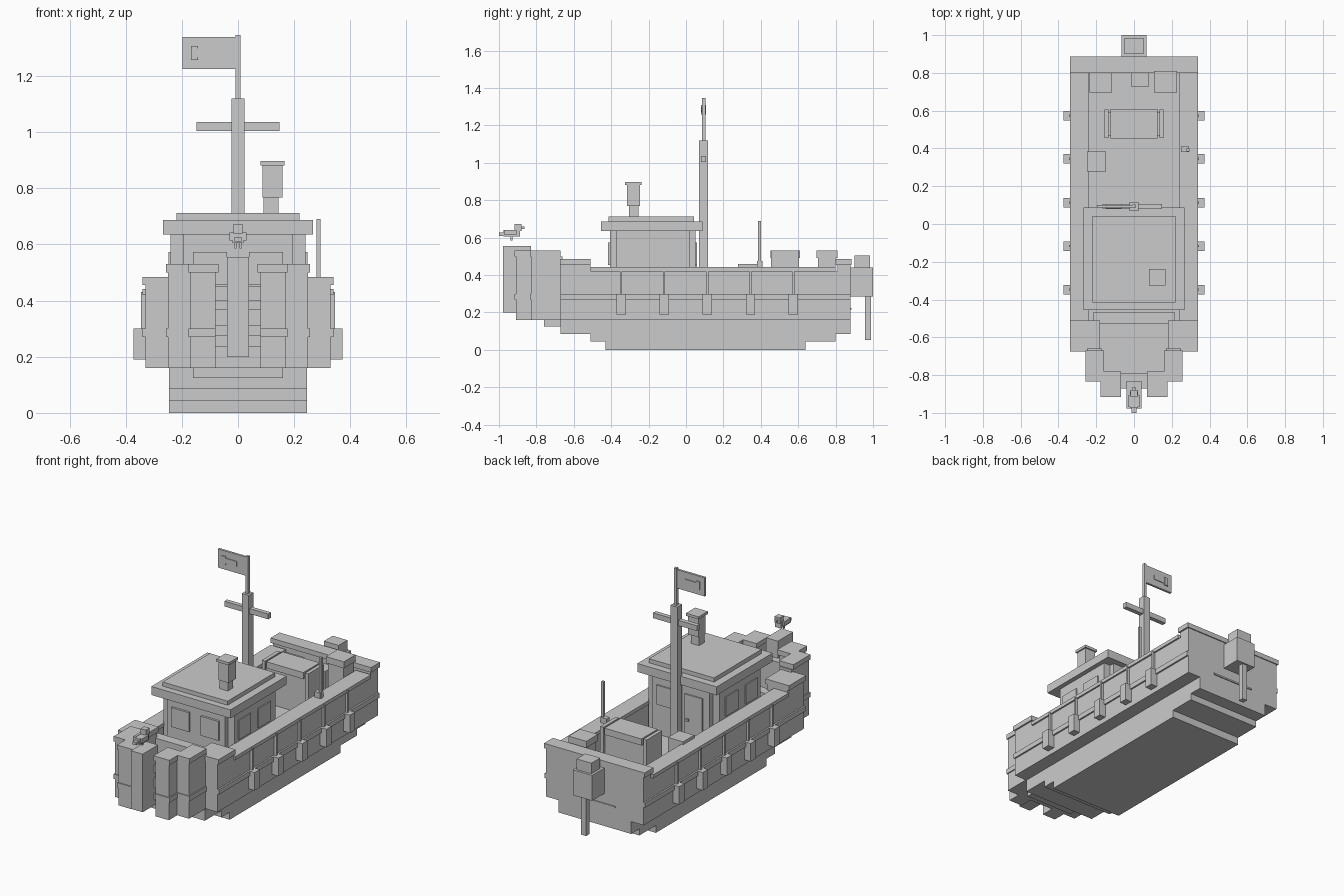
import bpy, bmesh
from mathutils import Matrix, Vector


def box(name, x, y, z, mirror=False):
    """Axis-aligned box from (min, max) ranges; optionally mirrored across x = 0."""
    bm = bmesh.new()
    size = Vector((x[1] - x[0], y[1] - y[0], z[1] - z[0]))
    mid = Vector((sum(x) / 2, sum(y) / 2, sum(z) / 2))
    bmesh.ops.create_cube(bm, size=1, matrix=Matrix.Translation(mid) @ Matrix.Diagonal(size).to_4x4())
    me = bpy.data.meshes.new(name)
    bm.to_mesh(me)
    bm.free()
    ob = bpy.data.objects.new(name, me)
    bpy.context.collection.objects.link(ob)
    if mirror:
        ob.modifiers.new("mirror", 'MIRROR').use_mirror_merge = False
    return ob


def mid(name, half, y, z):
    """Box centred on x = 0."""
    return box(name, (-half, half), y, z)


# Stepped hull bottom
mid("keel", 0.245, (-0.43, 0.64), (0, 0.045))
mid("lower_hull", 0.245, (-0.51, 0.80), (0.045, 0.085))
mid("middle_hull", 0.245, (-0.67, 0.88), (0.085, 0.16))
mid("bow_bottom", 0.16, (-0.76, -0.67), (0.125, 0.16))

# Decks
mid("main_deck", 0.33, (-0.67, 0.88), (0.16, 0.27))
mid("fore_deck", 0.25, (-0.83, -0.67), (0.16, 0.27))

# Side walls, rub strakes and caps
box("side_wall", (0.25, 0.33), (-0.67, 0.88), (0.27, 0.42), True)
box("side_strake", (0.25, 0.34), (-0.67, 0.88), (0.27, 0.30), True)
box("side_cap", (0.237, 0.34), (-0.51, 0.80), (0.42, 0.442), True)
box("shoulder_wall", (0.19, 0.33), (-0.67, -0.51), (0.27, 0.455), True)
box("shoulder_cap", (0.18, 0.34), (-0.675, -0.51), (0.455, 0.485), True)

# Bow cheeks
box("cheek_wall", (0.17, 0.25), (-0.83, -0.66), (0.16, 0.50), True)
box("cheek_strake", (0.17, 0.257), (-0.835, -0.66), (0.27, 0.30), True)
box("cheek_cap", (0.16, 0.257), (-0.835, -0.67), (0.50, 0.53), True)
box("bow_wall", (0.08, 0.17), (-0.91, -0.79), (0.16, 0.50), True)
box("bow_strake", (0.08, 0.177), (-0.916, -0.80), (0.27, 0.30), True)
box("bow_cap", (0.07, 0.177), (-0.916, -0.78), (0.50, 0.53), True)
mid("bow_back_wall", 0.09, (-0.83, -0.79), (0.16, 0.45))
mid("stem_post", 0.04, (-0.978, -0.83), (0.20, 0.555))
for z in ((0.235, 0.275), (0.31, 0.37), (0.40, 0.45)):
    mid("bow_rung", 0.085, (-0.87, -0.83), z)

# Transom
mid("transom", 0.33, (0.81, 0.88), (0.16, 0.46))
mid("transom_cap", 0.34, (0.80, 0.886), (0.455, 0.485))
mid("transom_strip", 0.14, (0.87, 0.886), (0.215, 0.225))

# Fenders with ropes
for y in (-0.347, -0.117, 0.113, 0.345, 0.573):
    box("fender", (0.33, 0.373), (y - 0.025, y + 0.025), (0.19, 0.30), True)
    box("fender_rope", (0.33, 0.345), (y - 0.006, y + 0.006), (0.30, 0.43), True)

# Cabin: two crossing boxes give the notched corners
mid("cabin_long", 0.195, (-0.405, 0.05), (0.27, 0.64))
mid("cabin_wide", 0.24, (-0.375, 0.02), (0.27, 0.64))
mid("roof", 0.268, (-0.455, 0.087), (0.635, 0.687))
mid("roof_top", 0.22, (-0.415, 0.043), (0.687, 0.712))
box("front_window", (0.04, 0.16), (-0.418, -0.40), (0.455, 0.573), True)
for y in ((-0.343, -0.225), (-0.155, -0.033)):
    box("side_window", (0.23, 0.247), y, (0.455, 0.573), True)
box("door", (-0.15, -0.03), (0.04, 0.058), (0.28, 0.57))
box("door_knob", (-0.06, -0.045), (0.055, 0.068), (0.41, 0.425))
box("back_window", (0.05, 0.16), (0.04, 0.058), (0.455, 0.573))
mid("fore_bench", 0.215, (-0.527, -0.465), (0.27, 0.42))

# Chimney
box("chimney_base", (0.09, 0.145), (-0.305, -0.255), (0.71, 0.768))
box("chimney", (0.087, 0.158), (-0.315, -0.245), (0.768, 0.882))
box("chimney_cap", (0.08, 0.166), (-0.325, -0.237), (0.882, 0.898))

# Mast and flag
mid("mast", 0.023, (0.07, 0.117), (0.27, 1.12))
mid("crossbar", 0.148, (0.08, 0.107), (1.004, 1.036))
mid("flag_pole", 0.009, (0.085, 0.103), (1.12, 1.347))
box("flag", (-0.197, -0.005), (0.087, 0.101), (1.226, 1.34))
box("flag_patch", (-0.167, -0.142), (0.081, 0.107), (1.258, 1.308))
box("flag_patch_bar", (-0.142, -0.067), (0.083, 0.105), (1.268, 1.298))

# Aerial on the rail
box("aerial", (0.279, 0.294), (0.384, 0.40), (0.44, 0.69))
box("aerial_base", (0.25, 0.29), (0.38, 0.41), (0.44, 0.476))

# Deck gear: winch box and crates
mid("winch_box", 0.138, (0.465, 0.59), (0.27, 0.51))
mid("winch_lid", 0.125, (0.452, 0.61), (0.49, 0.53))
box("winch_side", (0.135, 0.157), (0.455, 0.605), (0.27, 0.53), True)
box("crate", (-0.25, -0.148), (0.277, 0.385), (0.27, 0.46))
box("stern_crate_left", (-0.235, -0.117), (0.695, 0.81), (0.27, 0.42))
box("stern_crate_middle", (-0.015, 0.08), (0.727, 0.81), (0.27, 0.42))
box("stern_crate_right", (0.115, 0.22), (0.705, 0.80), (0.27, 0.50))
box("stern_crate_lid", (0.107, 0.228), (0.697, 0.81), (0.49, 0.53))

# Outboard motor
mid("motor", 0.065, (0.88, 1.0), (0.285, 0.44))
mid("motor_top", 0.05, (0.90, 0.985), (0.44, 0.505))
mid("motor_shaft", 0.017, (0.957, 0.99), (0.053, 0.285))

# Small bird perched on the stem
mid("bird_body", 0.02, (-0.975, -0.887), (0.605, 0.64))
box("bird_wing", (0.015, 0.03), (-0.97, -0.905), (0.615, 0.642), True)
mid("bird_tail", 0.012, (-1.0, -0.97), (0.61, 0.627))
mid("bird_head", 0.018, (-0.916, -0.88), (0.635, 0.672))
mid("bird_beak", 0.007, (-0.885, -0.863), (0.645, 0.66))
box("bird_leg", (0.005, 0.012), (-0.938, -0.928), (0.585, 0.61), True)
